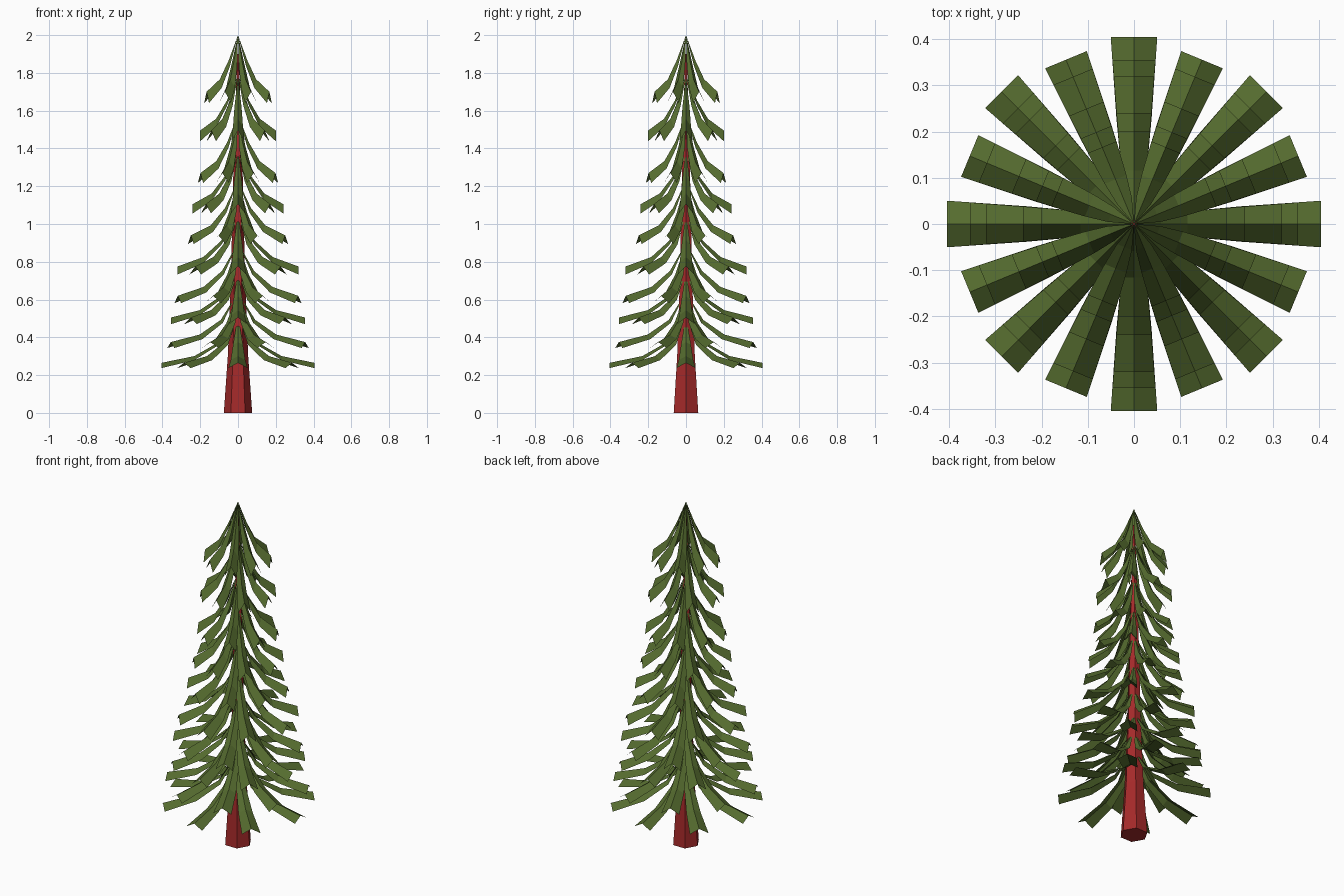
import bpy, bmesh
from math import cos, sin, pi

if "Cube" in bpy.data.objects:
    bpy.data.objects.remove(bpy.data.objects["Cube"])


def material(name, rgb):
    m = bpy.data.materials.new(name)
    m.diffuse_color = (*rgb, 1)
    m.use_nodes = True
    m.node_tree.nodes["Principled BSDF"].inputs["Base Color"].default_value = m.diffuse_color
    return m


def make_object(name, bm, mat):
    me = bpy.data.meshes.new(name)
    bm.to_mesh(me)
    bm.free()
    me.materials.append(mat)
    ob = bpy.data.objects.new(name, me)
    bpy.context.collection.objects.link(ob)
    return ob


def lerp(a, b, t):
    return a + (b - a) * t


needles = material("needle_green", (0.09, 0.147, 0.028))
bark = material("bark_red", (0.376, 0.023, 0.023))

# Trunk: tapering hexagonal column
bm = bmesh.new()
rings = []
for z, r in [(0, 0.075), (0.3, 0.054), (0.7, 0.038), (1.3, 0.024), (1.9, 0.005)]:
    rings.append([bm.verts.new((r * cos(i * pi / 3), r * sin(i * pi / 3), z)) for i in range(6)])
for lo, hi in zip(rings, rings[1:]):
    for i in range(6):
        j = (i + 1) % 6
        bm.faces.new((lo[i], lo[j], hi[j], hi[i]))
bm.faces.new(rings[0][::-1])
bm.faces.new(rings[-1])
make_object("trunk", bm, bark)


# One drooping branch: a folded strip that starts at a point on the tree axis
def add_branch(bm, angle, reach, root_z, tip_z, t):
    half = 0.02 + 0.075 * reach
    depth = lerp(0.028, 0.06, t)
    stations = [(lerp(0.25, 0.30, t), lerp(0.57, 0.45, t), 0.52),
                (lerp(0.57, 0.58, t), lerp(0.86, 0.78, t), 0.76),
                (1, 1, 1)]
    c, s = cos(angle), sin(angle)

    def vert(r, side, z):
        return bm.verts.new((r * c - side * s, r * s + side * c, z))

    root = vert(0, 0, root_z)
    prev = None
    for fr, fz, fw in stations:
        r, z = reach * fr, lerp(root_z, tip_z, fz)
        w, d = half * fw, depth * fw
        row = [vert(r, -w, z - d), vert(r, 0, z), vert(r, w, z - d)]
        for k in range(2):
            if prev is None:
                bm.faces.new((root, row[k], row[k + 1]))
            else:
                bm.faces.new((prev[k], row[k], row[k + 1], prev[k + 1]))
        prev = row


# Ten tiers of eight branches, alternate tiers turned half a step
tiers = [  # reach, root height, tip height
    (0.405, 0.52, 0.265), (0.385, 0.64, 0.375),
    (0.355, 0.75, 0.505), (0.345, 0.90, 0.62),
    (0.320, 1.06, 0.775), (0.270, 1.23, 0.94),
    (0.240, 1.40, 1.105), (0.215, 1.58, 1.27),
    (0.200, 1.79, 1.495), (0.180, 2.00, 1.70)]
for n, (reach, root_z, tip_z) in enumerate(tiers):
    bm = bmesh.new()
    for i in range(8):
        add_branch(bm, (i + 0.5 * (n % 2)) * pi / 4, reach, root_z, tip_z, n / 9)
    make_object(f"branch_tier_{n + 1}", bm, needles)
